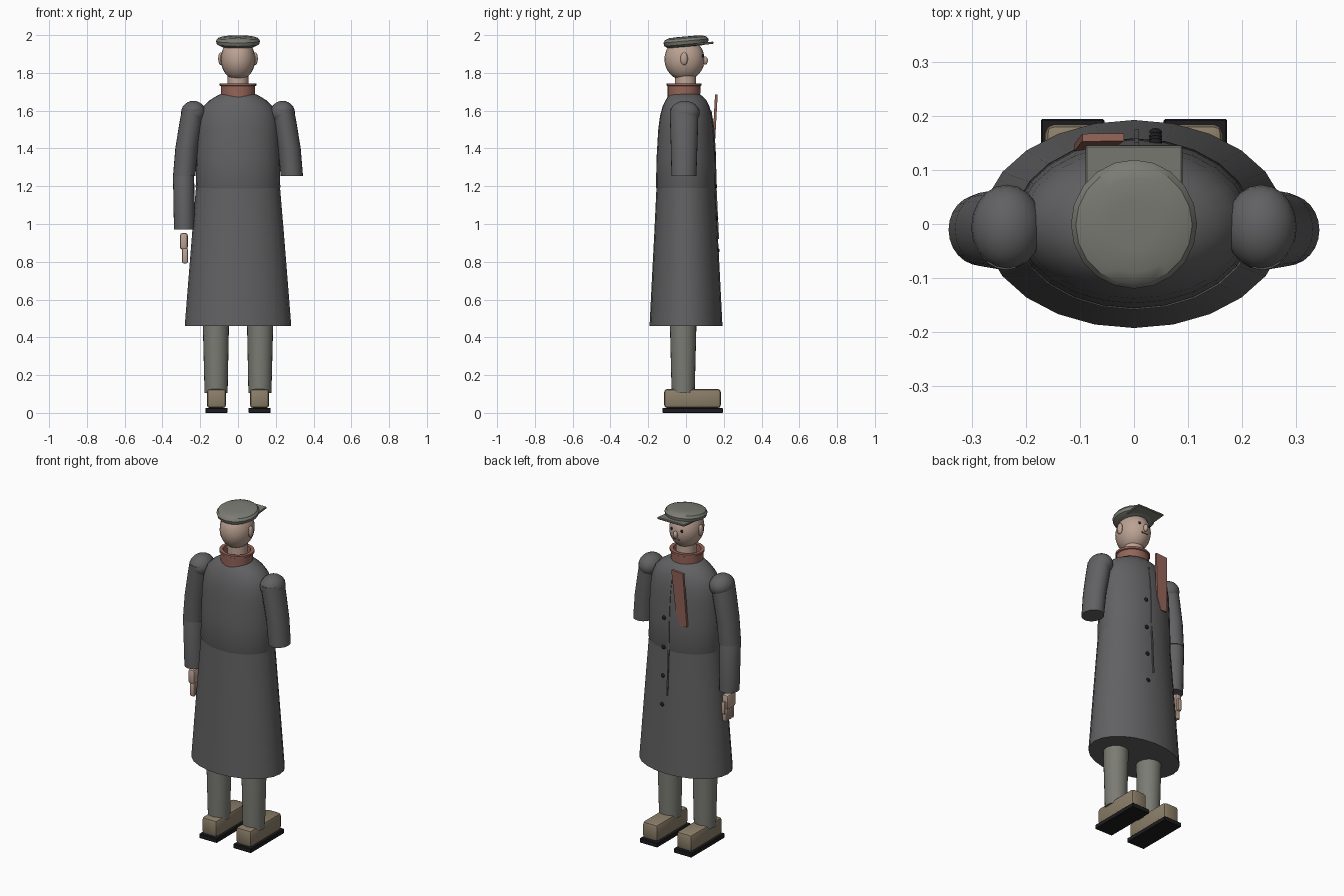
import bpy, bmesh, math
from mathutils import Vector, Matrix


def mat(name, rgb):
    m = bpy.data.materials.new(name)
    m.diffuse_color = (*rgb, 1)
    return m


COAT = mat("coat_grey", (0.12, 0.12, 0.125))
TROUSER = mat("trouser_grey", (0.20, 0.20, 0.175))
SKIN = mat("skin", (0.50, 0.36, 0.29))
RED = mat("scarf_red", (0.30, 0.13, 0.10))
SHOE = mat("shoe_tan", (0.26, 0.21, 0.14))
BLACK = mat("black", (0.012, 0.012, 0.014))


def finish(name, bm, material, angle=35):
    bmesh.ops.recalc_face_normals(bm, faces=bm.faces)
    me = bpy.data.meshes.new(name)
    bm.to_mesh(me)
    bm.free()
    ob = bpy.data.objects.new(name, me)
    bpy.context.collection.objects.link(ob)
    me.materials.append(material)
    bpy.ops.object.select_all(action='DESELECT')
    ob.select_set(True)
    bpy.context.view_layer.objects.active = ob
    bpy.ops.object.shade_smooth_by_angle(angle=math.radians(angle))
    return ob


def loft(name, rings, material, n=24, closed=False, matrix=None):
    """Stack of elliptical rings (z, rx, ry, cx, cy), capped or closed on itself."""
    bm = bmesh.new()
    loops = []
    for z, rx, ry, cx, cy in rings:
        loops.append([bm.verts.new((cx + rx * math.cos(2 * math.pi * i / n),
                                    cy + ry * math.sin(2 * math.pi * i / n), z)) for i in range(n)])
    pairs = list(zip(loops, loops[1:]))
    if closed:
        pairs.append((loops[-1], loops[0]))
    else:
        bm.faces.new(loops[0])
        bm.faces.new(loops[-1])
    for a, b in pairs:
        for i in range(n):
            j = (i + 1) % n
            bm.faces.new((a[i], a[j], b[j], b[i]))
    if matrix:
        bm.transform(matrix)
    return finish(name, bm, material)


def ball(name, loc, radii, material, u=20, v=12):
    bm = bmesh.new()
    bmesh.ops.create_uvsphere(bm, u_segments=u, v_segments=v, radius=1,
                              matrix=Matrix.Translation(loc) @ Matrix.Diagonal((*radii, 1)))
    return finish(name, bm, material)


def box(name, lo, hi, material, bevel=0.0, seg=2, matrix=None):
    lo, hi = Vector(lo), Vector(hi)
    bm = bmesh.new()
    bmesh.ops.create_cube(bm, size=1, matrix=Matrix.Translation((lo + hi) / 2) @ Matrix.Diagonal((*(hi - lo), 1)))
    if bevel:
        bmesh.ops.bevel(bm, geom=bm.edges[:], offset=bevel, segments=seg, profile=0.5, affect='EDGES')
    if matrix:
        bm.transform(matrix)
    return finish(name, bm, material)


# Coat: flared skirt and rounded torso meeting at the waist seam
loft("coat_skirt", [(0.46, 0.282, 0.193, 0, 0), (0.70, 0.263, 0.181, 0, 0), (0.95, 0.243, 0.168, 0, 0),
                    (1.20, 0.222, 0.156, 0, 0)], COAT)
loft("coat_torso", [(1.17, 0.215, 0.150, 0, 0), (1.195, 0.224, 0.159, 0, 0), (1.35, 0.220, 0.156, 0, 0),
                    (1.50, 0.216, 0.147, 0, 0), (1.57, 0.207, 0.138, 0, 0), (1.62, 0.185, 0.125, 0, 0),
                    (1.655, 0.150, 0.108, 0, 0), (1.68, 0.110, 0.088, 0, -0.005),
                    (1.69, 0.085, 0.075, 0, -0.008)], COAT)

# Coat front: placket strip following the coat, and buttons
FRONT = [(0.92, 0.170), (1.195, 0.157), (1.35, 0.154), (1.50, 0.146), (1.60, 0.130)]
bm = bmesh.new()
rows = [[bm.verts.new((0.005 + dx, y + dy, z)) for dx, dy in
         ((-0.004, -0.01), (0.004, -0.01), (0.004, 0.005), (-0.004, 0.005))] for z, y in FRONT]
for a, b in zip(rows, rows[1:]):
    for i in range(4):
        j = (i + 1) % 4
        bm.faces.new((a[i], a[j], b[j], b[i]))
bm.faces.new(rows[0])
bm.faces.new(rows[-1])
finish("coat_placket", bm, COAT)
for i, (z, y) in enumerate(((1.375, 0.152), (1.20, 0.157), (1.03, 0.163), (0.86, 0.170))):
    ball(f"button_{i + 1}", (0.04, y, z), (0.012, 0.008, 0.012), BLACK, 12, 8)

# Scarf: neck band with a lip, and a hanging tail
loft("scarf_band", [(1.66, 0.090, 0.086, 0, -0.011), (1.73, 0.091, 0.087, 0, -0.011),
                    (1.733, 0.098, 0.092, 0, -0.011), (1.745, 0.098, 0.092, 0, -0.011),
                    (1.745, 0.078, 0.072, 0, -0.011), (1.66, 0.072, 0.066, 0, -0.011)], RED, closed=True)
bm = bmesh.new()
OUTLINE = [(-0.019, 1.685), (-0.096, 1.680), (-0.110, 1.355), (-0.068, 1.350), (-0.040, 1.42)]
layers = [[bm.verts.new((x, 0.150 + 0.055 * (z - 1.4) + dy, z)) for x, z in OUTLINE] for dy in (-0.012, 0.002)]
bm.faces.new(layers[0])
bm.faces.new(layers[1])
for i in range(5):
    j = (i + 1) % 5
    bm.faces.new((layers[0][i], layers[0][j], layers[1][j], layers[1][i]))
finish("scarf_tail", bm, RED)

# Neck, head and face
loft("neck", [(1.66, 0.062, 0.062, 0, 0), (1.74, 0.056, 0.056, 0, -0.002), (1.82, 0.054, 0.054, 0, -0.002)], SKIN)
ball("head", (0, -0.008, 1.872), (0.091, 0.106, 0.112), SKIN, 24, 16)
ball("nose", (0, 0.100, 1.865), (0.013, 0.016, 0.022), SKIN, 12, 8)
box("mouth", (-0.02, 0.075, 1.833), (0.02, 0.094, 1.839), RED)
for s, side in ((-1, "left"), (1, "right")):
    ball(f"ear_{side}", (s * 0.092, -0.010, 1.875), (0.013, 0.020, 0.034), SKIN, 12, 8)
    ball(f"eye_{side}", (s * 0.034, 0.088, 1.89), (0.008, 0.006, 0.008), BLACK, 10, 6)

# Flat cap tilted up at the front, with a plate visor
tilt = Matrix.Translation((0, 0, 1.965)) @ Matrix.Rotation(math.radians(5), 4, 'X')
loft("cap", [(-0.026, 0.088, 0.095, 0, -0.003), (-0.014, 0.112, 0.116, 0, 0), (0.004, 0.117, 0.120, 0, 0),
             (0.018, 0.108, 0.110, 0, 0), (0.026, 0.085, 0.088, 0, 0), (0.028, 0.045, 0.045, 0, 0)],
     TROUSER, n=20, matrix=tilt)
box("cap_visor", (-0.09, 0.04, -0.024), (0.09, 0.145, -0.012), TROUSER, 0.003, 1, tilt)

# Arms, legs and shoes, mirrored left and right
for s, side in ((-1, "left"), (1, "right")):
    ball(f"shoulder_{side}", (s * 0.236, -0.006, 1.588), (0.066, 0.079, 0.064), COAT)
    loft(f"upper_sleeve_{side}", [(1.255, 0.059, 0.066, s * 0.285, -0.011), (1.40, 0.060, 0.070, s * 0.272, -0.010),
                                  (1.53, 0.061, 0.074, s * 0.250, -0.010), (1.605, 0.059, 0.075, s * 0.238, -0.010)],
         COAT)
    loft(f"trouser_leg_{side}", [(0.105, 0.061, 0.061, s * 0.116, -0.015), (0.46, 0.069, 0.070, s * 0.117, -0.015),
                                 (0.60, 0.070, 0.070, s * 0.117, -0.015)], TROUSER)
    x = s * 0.114
    box(f"shoe_{side}", (x - 0.051, -0.116, 0.025), (x + 0.051, 0.185, 0.127), SHOE, 0.018, 2)
    box(f"sole_{side}", (x - 0.059, -0.124, 0.0), (x + 0.059, 0.195, 0.027), BLACK, 0.003, 1)

# Only the left arm continues into a forearm and hand
loft("forearm_sleeve", [(0.97, 0.055, 0.058, -0.284, -0.008), (1.25, 0.056, 0.064, -0.288, -0.010),
                        (1.27, 0.050, 0.058, -0.287, -0.010)], COAT)
box("palm", (-0.307, -0.040, 0.865), (-0.266, 0.040, 0.952), SKIN, 0.012, 2)
for i in range(4):
    y = -0.029 + i * 0.0195
    box(f"finger_{i + 1}", (-0.296, y - 0.010, 0.792), (-0.266, y + 0.010, 0.872), SKIN, 0.007, 2)
box("thumb", (-0.296, 0.036, 0.84), (-0.272, 0.054, 0.915), SKIN, 0.007, 2)
